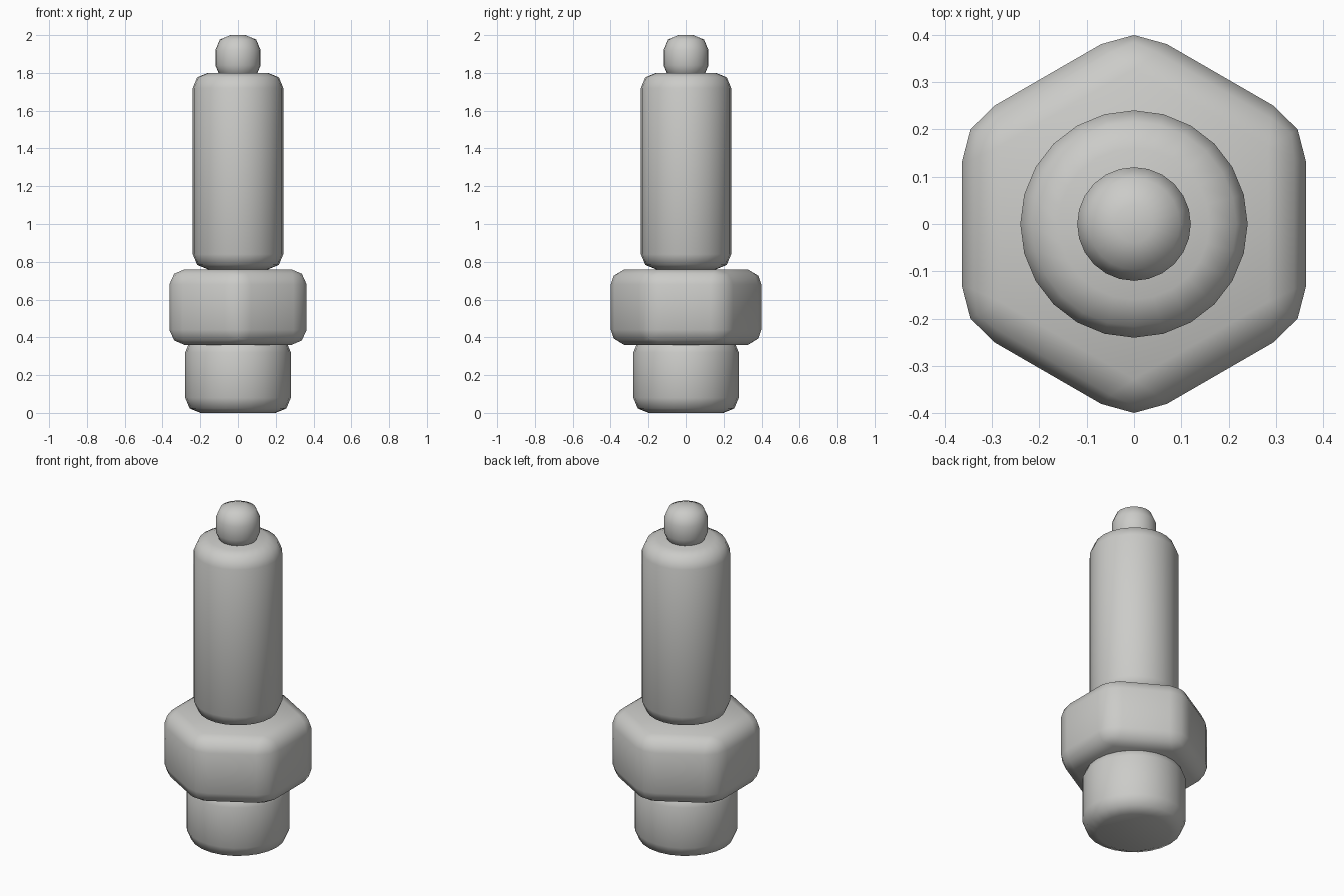
import bpy

# Remove the default cube
cube = bpy.data.objects.get("Cube")
if cube:
    bpy.data.objects.remove(cube, do_unlink=True)

# One plain metal grey
metal = bpy.data.materials.new("grey metal")
metal.use_nodes = True
GREY = (0.6, 0.6, 0.58, 1.0)
metal.diffuse_color = GREY
metal.node_tree.nodes["Principled BSDF"].inputs["Base Color"].default_value = GREY


def rounded_prism(name, sides, radius, bottom, top):
    """Upright prism with softly rounded rims, shaded smooth."""
    bpy.ops.mesh.primitive_cylinder_add(
        vertices=sides, radius=radius, depth=top - bottom,
        location=(0, 0, (bottom + top) / 2))
    part = bpy.context.object
    part.name = name
    part.data.name = name
    part.data.materials.append(metal)
    bpy.ops.object.shade_smooth()
    bevel = part.modifiers.new("Rounded edges", 'BEVEL')
    bevel.width = 0.08
    bevel.segments = 2
    bevel.limit_method = 'ANGLE'
    return part


# Stacked parts, from the bottom up
rounded_prism("base_plug", 24, 0.28, 0.0, 0.4)
rounded_prism("hex_nut", 6, 0.42, 0.36, 0.76)
rounded_prism("main_barrel", 24, 0.24, 0.76, 1.8)
rounded_prism("terminal_tip", 24, 0.12, 1.76, 2.0)
